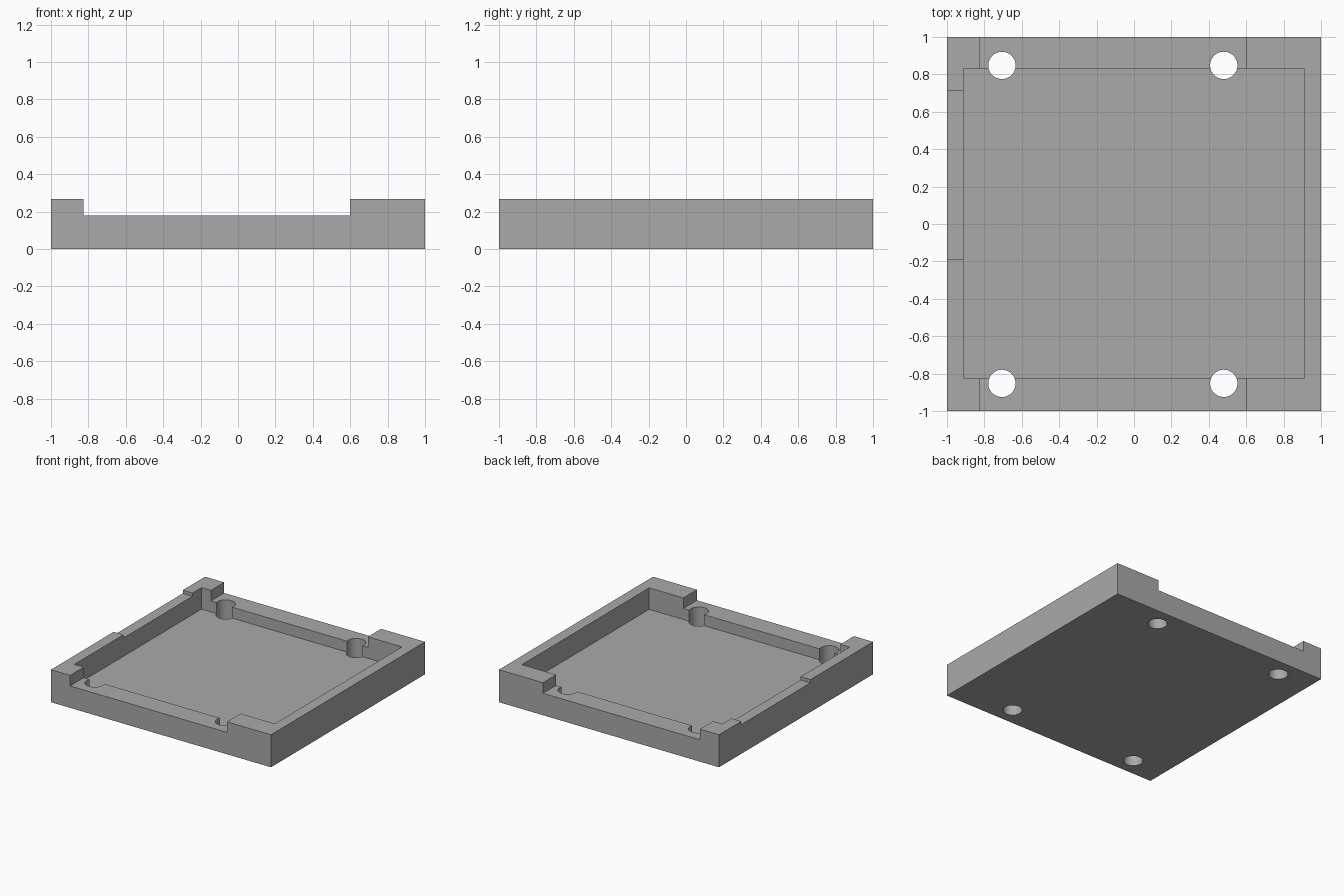
import bpy
import math

if "Cube" in bpy.data.objects:
    bpy.data.objects.remove(bpy.data.objects["Cube"], do_unlink=True)

TOP, LEDGE, DIP, FLOOR = 0.267, 0.18, 0.24, 0.09
ABOVE = TOP + 0.1

grey = bpy.data.materials.new("grey")
grey.use_nodes = True
grey.diffuse_color = (0.4, 0.4, 0.4, 1)
grey.node_tree.nodes["Principled BSDF"].inputs["Base Color"].default_value = (0.4, 0.4, 0.4, 1)


def box(name, x, y, z):
    """Box spanning the given (low, high) ranges."""
    bpy.ops.mesh.primitive_cube_add(size=1, location=[sum(r) / 2 for r in (x, y, z)])
    ob = bpy.context.object
    ob.name = name
    ob.scale = [r[1] - r[0] for r in (x, y, z)]
    bpy.ops.object.transform_apply(location=True, rotation=False, scale=True)
    ob.data.materials.append(grey)
    return ob


def cut(target, cutter):
    """Subtract the cutter from the target, then discard it."""
    cutter.hide_render = True
    mod = target.modifiers.new(cutter.name, "BOOLEAN")
    mod.operation, mod.solver, mod.object = "DIFFERENCE", "EXACT", cutter
    bpy.context.view_layer.objects.active = target
    bpy.ops.object.modifier_apply(modifier=mod.name)
    bpy.data.objects.remove(cutter, do_unlink=True)


# Solid block and its open cavity
tray = box("tray", (-1, 1), (-1, 1), (0, TOP))
cut(tray, box("cavity", (-0.911, 0.911), (-0.823, 0.829), (FLOOR, ABOVE)))

# Deep notches across the front and back walls
cut(tray, box("front_notch", (-0.826, 0.6), (-1.1, -0.7), (LEDGE, ABOVE)))
cut(tray, box("back_notch", (-0.826, 0.6), (0.7, 1.1), (LEDGE, ABOVE)))

# Shallow dip in the side wall
cut(tray, box("side_dip", (-1.1, -0.85), (-0.187, 0.711), (DIP, ABOVE)))

# Round screw holes through the floor, biting into the walls
for x in (-0.706, 0.48):
    for y in (-0.852, 0.848):
        bpy.ops.mesh.primitive_cylinder_add(vertices=48, radius=0.073, depth=1, location=(x, y, 0))
        hole = bpy.context.object
        hole.name = "screw_hole"
        hole.data.materials.append(grey)
        cut(tray, hole)

# Smooth hole walls, crisp edges elsewhere
bpy.ops.object.select_all(action="DESELECT")
tray.select_set(True)
bpy.context.view_layer.objects.active = tray
bpy.ops.object.shade_smooth_by_angle(angle=math.radians(30))
